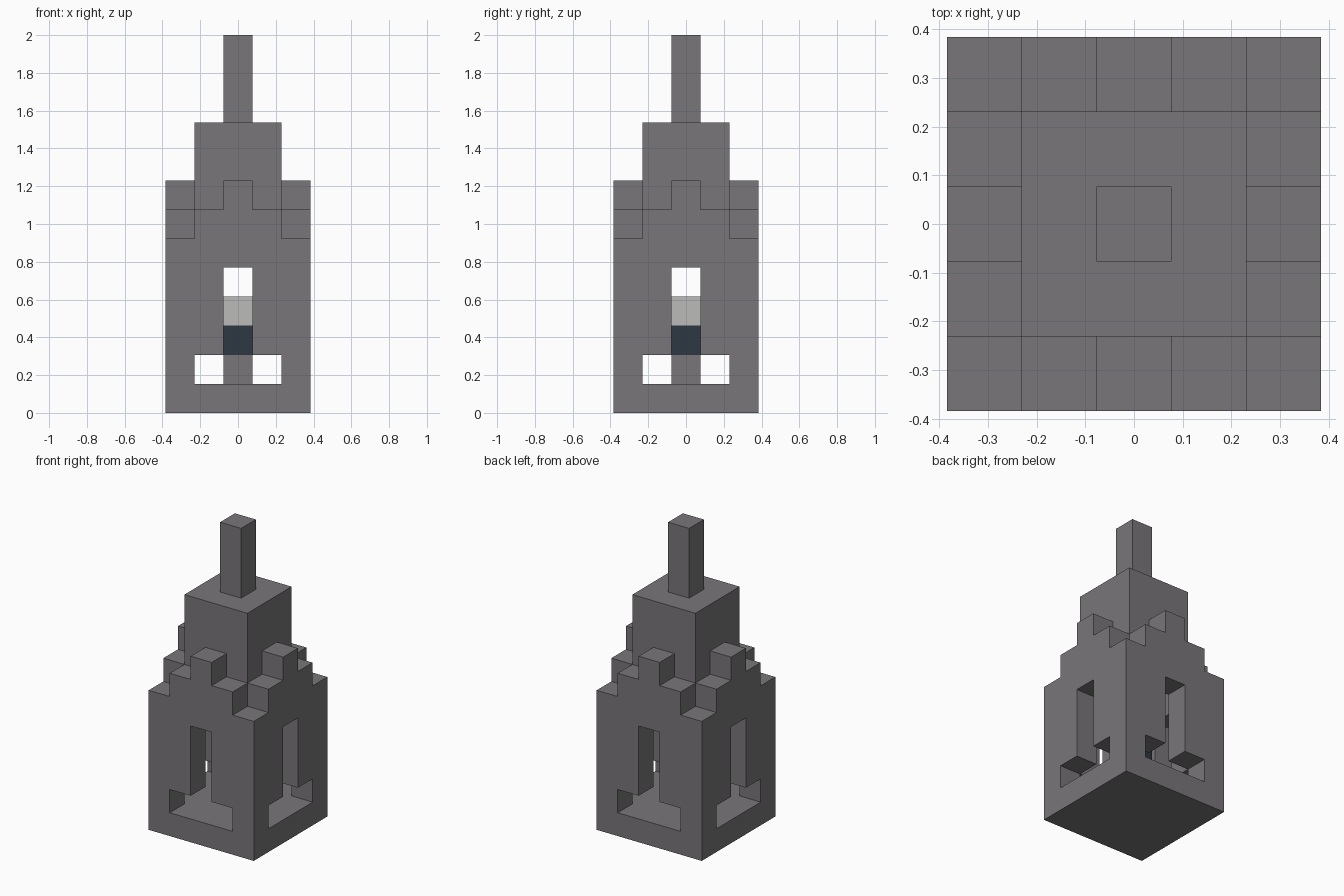
import bpy
import bmesh
from mathutils import Vector

U = 2 / 13  # one block

if "Cube" in bpy.data.objects:
    bpy.data.objects.remove(bpy.data.objects["Cube"], do_unlink=True)


def material(name, rgb):
    mat = bpy.data.materials.new(name)
    mat.use_nodes = True
    mat.diffuse_color = (*rgb, 1)
    mat.node_tree.nodes["Principled BSDF"].inputs["Base Color"].default_value = (*rgb, 1)
    return mat


stone = material("grey stone", (0.19, 0.18, 0.19))
pale = material("pale grey", (0.50, 0.50, 0.49))
navy = material("dark slate blue", (0.026, 0.038, 0.054))


def box(name, low, high, mat=None):
    """Box between two corners given in blocks."""
    low, high = Vector(low) * U, Vector(high) * U
    bm = bmesh.new()
    bmesh.ops.create_cube(bm, size=1)
    for v in bm.verts:
        v.co = (low + high) / 2 + v.co * (high - low)
    mesh = bpy.data.meshes.new(name)
    bm.to_mesh(mesh)
    bm.free()
    obj = bpy.data.objects.new(name, mesh)
    bpy.context.collection.objects.link(obj)
    if mat:
        mesh.materials.append(mat)
    return obj


def cut(target, low, high):
    """Subtract a box from the target and discard the cutter."""
    cutter = box("cutter", low, high)
    cutter.hide_render = True
    mod = target.modifiers.new("cut", "BOOLEAN")
    mod.operation = "DIFFERENCE"
    mod.solver = "EXACT"
    mod.object = cutter
    bpy.context.view_layer.objects.active = target
    bpy.ops.object.modifier_apply(modifier=mod.name)
    bpy.data.objects.remove(cutter, do_unlink=True)


# Tower walls with a hollow room
tower = box("tower_walls", (-2.5, -2.5, 0), (2.5, 2.5, 8), stone)
cut(tower, (-1.5, -1.5, 1), (1.5, 1.5, 6))

# Windows on all four sides: tall slot over a wide low opening
for half, top in ((0.5, 5), (1.5, 2)):
    cut(tower, (-half, -3, 1), (half, 3, top))
    cut(tower, (-3, -half, 1), (3, half, top))

# Stepped battlements, cut down toward each corner
for inner, bottom in ((0.5, 7), (1.5, 6)):
    for sx in (-1, 1):
        for sy in (-1, 1):
            xs = sorted((sx * inner, sx * 3))
            ys = sorted((sy * inner, sy * 3))
            cut(tower, (xs[0], ys[0], bottom), (xs[1], ys[1], 9))

# Upper tower and spire
box("upper_tower", (-1.5, -1.5, 7), (1.5, 1.5, 10), stone)
box("spire", (-0.5, -0.5, 10), (0.5, 0.5, 13), stone)

# Pedestal inside the room
for level, (name, mat) in enumerate((("pedestal_base", stone),
                                     ("pedestal_middle", navy),
                                     ("pedestal_top", pale)), start=1):
    box(name, (-0.5, -0.5, level), (0.5, 0.5, level + 1), mat)
